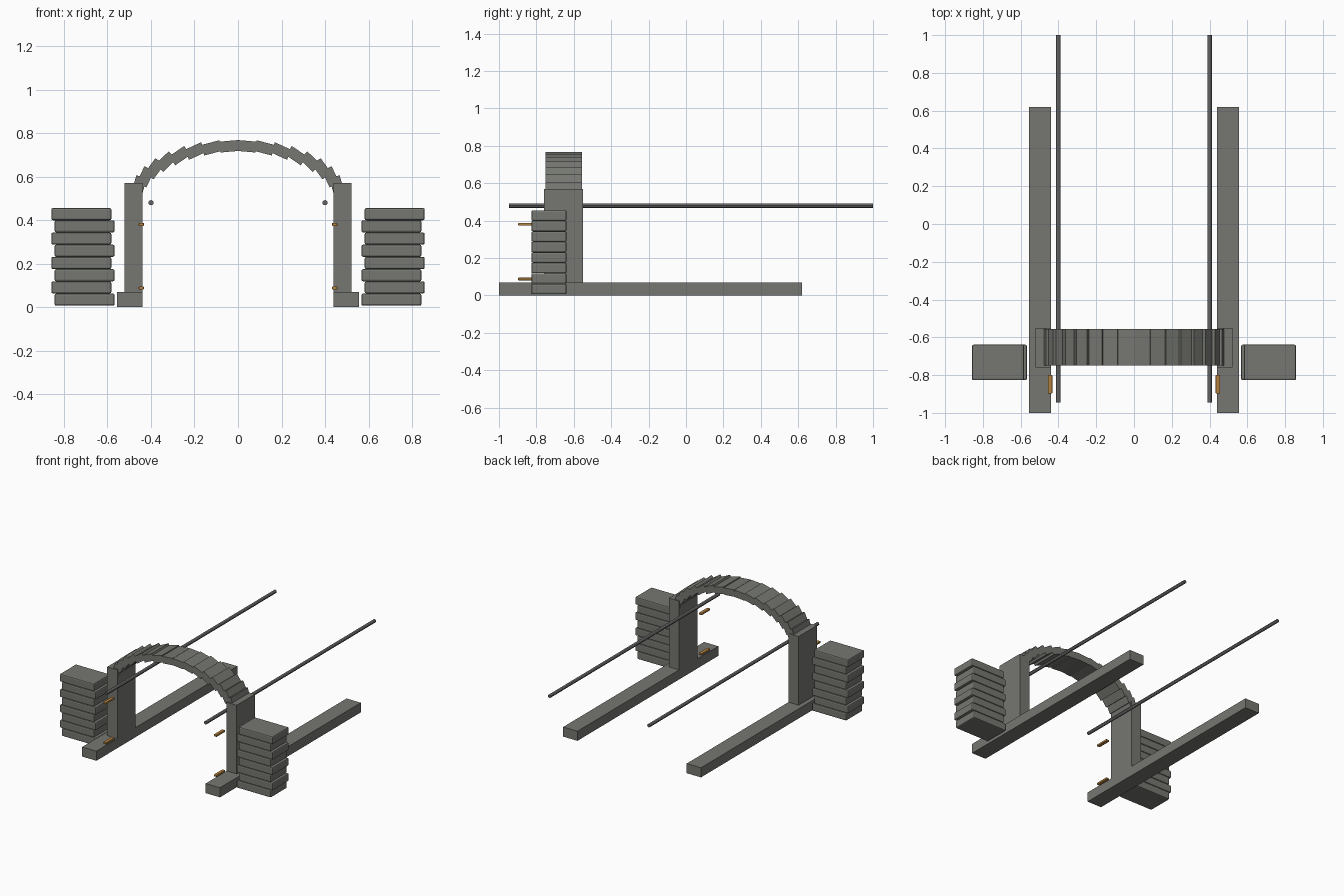
import bpy, math

if "Cube" in bpy.data.objects:
    bpy.data.objects.remove(bpy.data.objects["Cube"])


def material(name, rgb):
    m = bpy.data.materials.new(name)
    m.diffuse_color = (*rgb, 1)
    m.use_nodes = True
    m.node_tree.nodes["Principled BSDF"].inputs["Base Color"].default_value = m.diffuse_color
    return m


STONE = material("grey_stone", (0.18, 0.185, 0.165))
IRON = material("dark_iron", (0.13, 0.13, 0.13))
BRASS = material("brass", (0.45, 0.22, 0.05))


def box(name, center, size, mat, tilt=0.0, bevel=0.0):
    bpy.ops.mesh.primitive_cube_add(size=1, location=center)
    ob = bpy.context.object
    ob.name = name
    ob.scale = size
    bpy.ops.object.transform_apply(location=False, rotation=False, scale=True)
    ob.rotation_euler.y = tilt
    ob.data.materials.append(mat)
    if bevel:
        mod = ob.modifiers.new("soft_edges", 'BEVEL')
        mod.width = bevel
        mod.segments = 2
    return ob


for side, s in (("left", -1), ("right", 1)):
    # Long ground kerb and gate pillar
    box(f"{side}_kerb", (s * 0.4975, -0.19, 0.035), (0.115, 1.62, 0.07), STONE)
    box(f"{side}_pillar", (s * 0.481, -0.655, 0.32), (0.082, 0.21, 0.5), STONE)

    # Horizontal rail
    bpy.ops.mesh.primitive_cylinder_add(vertices=12, radius=0.012, depth=1.945,
                                        location=(s * 0.4, 0.0275, 0.48),
                                        rotation=(math.pi / 2, 0, 0))
    rail = bpy.context.object
    rail.name = f"{side}_rail"
    rail.data.materials.append(IRON)
    bpy.ops.object.shade_smooth_by_angle()

    # Hinge pins
    for level, z in (("lower", 0.088), ("upper", 0.38)):
        box(f"{side}_{level}_hinge", (s * 0.4445, -0.848, z),
            (0.024, 0.098, 0.014), BRASS, bevel=0.003)

    # Stack of staggered wall stones
    for i in range(8):
        x = 0.705 if i % 2 == 0 else 0.72
        box(f"{side}_wall_stone_{i + 1}", (s * x, -0.733, 0.0345 + 0.0561 * i),
            (0.276, 0.188, 0.056), STONE, bevel=0.008)

# Arch stones on a flattened curve, tilted steeper than the curve
COUNT = 16
for i in range(COUNT):
    a = math.radians(16 + (180 - 32) * i / (COUNT - 1))
    box(f"arch_stone_{i + 1}",
        (-0.473 * math.cos(a), -0.6525, 0.49 + 0.25 * math.sin(a)),
        (0.084, 0.195, 0.05), STONE, tilt=a - math.pi / 2)
